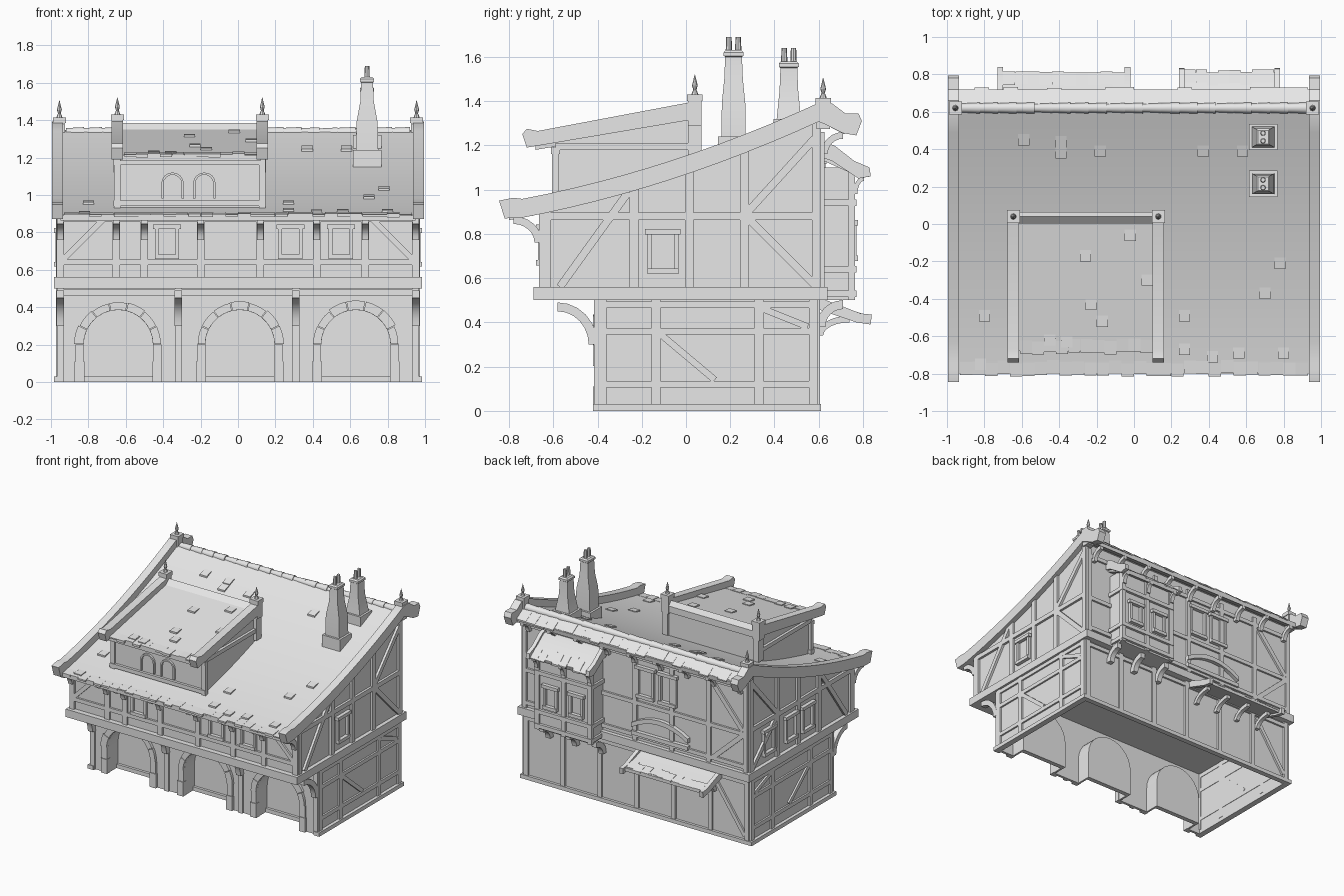
import bpy, bmesh, math, random
from mathutils import Matrix, Vector

random.seed(4)
if "Cube" in bpy.data.objects:
    bpy.data.objects.remove(bpy.data.objects["Cube"])

grey = bpy.data.materials.new("plain grey")
grey.use_nodes = True
grey.diffuse_color = (0.8, 0.8, 0.8, 1)
grey.node_tree.nodes["Principled BSDF"].inputs["Base Color"].default_value = grey.diffuse_color
parts = {}


def mesh_of(part):
    if part not in parts:
        parts[part] = bmesh.new()
    return parts[part]


def prism(part, axis, outline, lo, hi):
    """Extrude an outline along an axis: x takes (y, z), y takes (x, z)."""
    bm = mesh_of(part)
    def ring(w):
        return [bm.verts.new((w, u, v) if axis == "x" else (u, w, v)) for u, v in outline]
    a, b = ring(lo), ring(hi)
    bm.faces.new(a)
    bm.faces.new(b)
    for i in range(len(a)):
        j = (i + 1) % len(a)
        bm.faces.new((a[i], a[j], b[j], b[i]))


def box(part, x, y, z):
    prism(part, "x", [(y[0], z[0]), (y[1], z[0]), (y[1], z[1]), (y[0], z[1])], *x)


def beam(part, axis, face, p, q, width=0.035, depth=0.015):
    """A straight timber lying on a wall face."""
    p, q = Vector(p), Vector(q)
    d = (q - p).normalized() * width / 2
    n = Vector((-d.y, d.x))
    prism(part, axis, [p + n, q + n, q - n, p - n], face - depth, face + depth)


def window(part, axis, face, c, low, high, width):
    """Framed casement with a wider sill and head."""
    w = width / 2
    for side in (-w, w):
        beam(part, axis, face, (c + side, low), (c + side, high), 0.02, 0.02)
    for z, extra in ((low, 0.01), (high, 0.02)):
        beam(part, axis, face, (c - w - extra, z), (c + w + extra, z), 0.025, 0.028)


def bracket(part, x, wall, reach, low, high, width=0.04, thick=0.04):
    """Curved knee bracket rising from a wall to its tip."""
    outline = []
    side = math.copysign(1, reach)
    for shrink, order in ((0, range(7)), (thick, range(6, -1, -1))):
        for i in order:
            t = math.pi / 2 * i / 6
            outline.append((wall + reach - (reach - side * shrink) * math.cos(t),
                            low + (high - low - shrink) * math.sin(t)))
    prism(part, "x", outline, x - width / 2, x + width / 2)


def loft(part, cx, cy, rings):
    """Stack of rectangles (z, half x, half y)."""
    bm = mesh_of(part)
    rows = [[bm.verts.new((cx + sx * hx, cy + sy * hy, z))
             for sx, sy in ((-1, -1), (1, -1), (1, 1), (-1, 1))] for z, hx, hy in rings]
    bm.faces.new(rows[0])
    bm.faces.new(rows[-1])
    for a, b in zip(rows, rows[1:]):
        for i in range(4):
            bm.faces.new((a[i], a[i - 1], b[i - 1], b[i]))


def cone(part, centre, r1, r2, depth, along_x=False, sides=8):
    turn = Matrix.Rotation(math.pi / 2, 4, "Y") if along_x else Matrix()
    bmesh.ops.create_cone(mesh_of(part), cap_ends=True, segments=sides, radius1=r1,
                          radius2=r2, depth=depth, matrix=Matrix.Translation(centre) @ turn)


def finial(x, y, z):
    loft("finial_posts", x, y, [(z - 0.14, .03, .03), (z - .03, .03, .03), (z - .03, .035, .035), (z, .035, .035)])
    cone("finials", (x, y, z + .01), .016, .008, .02)
    cone("finials", (x, y, z + .03), .007, .013, .02)
    cone("finials", (x, y, z + .065), .013, .001, .05)


def sweep(y):
    t = y + 0.84
    return 0.94 + 0.17 * t + 0.1 * t * t


def roof(y):
    return sweep(y) - 0.055


def dormer_roof(y):
    return 1.205 + (y + 0.72) * 0.2


def back_slope(y):
    return 1.338 - (y - 0.62) * 0.55


def bay_slope(y):
    return 1.19 - (y - 0.66) * 0.75


def canopy_slope(y):
    return 0.46 - (y - 0.7) * 0.27


def slate(part, x, y, height, width=0.06, length=0.06, lift=0.012):
    a, b = height(y), height(y + length)
    prism(part, "x", [(y, a - lift), (y, a + lift), (y + length, b + lift / 2), (y + length, b - lift)],
          x - width / 2, x + width / 2)


def slate_row(part, start, end, y, height, count):
    """Ragged edge of slates along an eave."""
    pitch = (end - start) / count
    for i in range(count):
        slate(part, start + pitch * (i + 0.5), y + random.uniform(-.012, .008), height,
              pitch * 0.99, 0.07, random.uniform(.004, .01))


def steps(a, b, n):
    return [a + (b - a) * i / n for i in range(n + 1)]


def arch(c, r):
    """Round-headed opening outline, from left foot to right foot."""
    top = [(c - r * math.cos(t), spring + r * math.sin(t)) for t in steps(0, math.pi, 14)]
    return [(c - r, 0)] + top + [(c + r, 0)]


# Lower storey: a hollow shell open underneath, with three arched niches in front
arches, inner, outer, spring = (-0.64, 0.01, 0.63), 0.185, 0.23, 0.2
front = [(-0.96, 0)]
for c in arches:
    front += arch(c, inner)
    prism("niche_tunnels", "y", arch(c, inner) + arch(c, inner + .015)[::-1], -0.39, -0.27)
    prism("niche_backs", "y", arch(c, inner + .015), -0.28, -0.265)
    box("plinth", (c - inner, c + inner), (-0.3, -0.27), (0, 0.03))
front += [(0.96, 0), (0.96, 0.52), (-0.96, 0.52)]
prism("arcade_wall", "y", front, -0.4, -0.38)
box("lower_back_wall", (-0.96, 0.96), (0.57, 0.59), (0, 0.52))
for s in (-1, 1):
    box("lower_side_walls", sorted((s * 0.94, s * 0.96)), (-0.4, 0.59), (0, 0.52))
    box("plinth", sorted((s * 0.94, s * 0.985)), (-0.42, 0.61), (0, 0.03))
box("plinth", (-0.98, 0.98), (0.57, 0.61), (0, 0.03))

# Stone arch surrounds
for c in arches:
    for i in range(7):
        r = outer + random.uniform(-.006, .008)
        a, b = (math.pi * (i + k) / 7 for k in (0.02, 0.98))
        ts = steps(a, b, 3)
        prism("arch_stones", "y", [(c + inner * math.cos(t), spring + inner * math.sin(t)) for t in ts]
              + [(c + r * math.cos(t), spring + r * math.sin(t)) for t in reversed(ts)], -0.42, -0.38)
    for s in (-1, 1):
        box("arch_jambs", sorted((c + s * inner, c + s * outer)), (-0.415, -0.38), (0.1, spring))
        box("arch_jambs", sorted((c + s * (inner - .003), c + s * (outer + .004))), (-0.42, -0.38), (0, 0.11))
for x in (-0.95, -0.32, 0.31, 0.95):
    bracket("jetty_brackets", x, -0.4, -0.18, 0.3, 0.49)
    beam("lower_timbers", "y", -0.4, (x, 0), (x, 0.5))
beam("lower_timbers", "y", -0.4, (-0.96, 0.48), (0.96, 0.48))

# Jetty beam and upper storey
box("jetty_beam", (-0.985, 0.985), (-0.69, 0.64), (0.5, 0.56))
shell = [(-0.65, 0.52), (0.61, 0.52)] + [(y, roof(y) - .02) for y in steps(0.61, -0.65, 10)]
prism("upper_walls", "x", shell, -0.955, 0.955)

# Main roof, bargeboards and ridge
ys = steps(-0.8, 0.62, 14)
slab = [(y, roof(y)) for y in ys] + [(0.72, back_slope(0.72)), (0.715, 1.25), (0.62, 1.3)]
prism("main_roof", "x", slab + [(y, roof(y) - .03) for y in reversed(ys[:-1])], -0.95, 0.95)
ys = steps(-0.74, 0.6, 12)
board = [(-0.845, .95), (-0.78, .963)] + [(y, sweep(y)) for y in ys]
board += [(0.66, 1.39), (0.72, 1.345), (0.78, 1.345), (0.795, 1.31), (0.77, 1.245), (0.71, 1.255), (0.64, 1.29)]
board += [(y, sweep(y) - .085) for y in reversed(ys)] + [(-0.82, .87)]
for s in (-1, 1):
    prism("bargeboards", "x", board, *sorted((s * 0.935, s * 0.995)))
    finial(s * 0.955, 0.62, 1.415)
count = 19
for i in range(count):
    x = -0.92 + 1.84 * (i + 0.5) / count
    r = random.uniform(.021, .026)
    cone("ridge_tiles", (x, 0.62, 1.333), r, r + .005, 1.84 / count, True, 12)
for x in steps(-0.9, 0.9, 8):
    bracket("back_eave_brackets", x, 0.61, 0.1, 1.16, 1.26, 0.03, 0.03)

# Slates along the edges and loose ones on the slopes
slate_row("eave_slates", -0.93, 0.93, -0.805, roof, 28)
slate_row("back_slates", -0.93, 0.93, 0.655, back_slope, 24)
slate_row("dormer_slates", -0.61, 0.1, -0.69, dormer_roof, 11)
slate_row("bay_slates", 0.27, 0.75, 0.75, bay_slope, 8)
slate_row("canopy_slates", -0.7, -0.05, 0.74, canopy_slope, 10)
for x, y in ((-.8, -.52), (.27, -.52), (.27, -.7), (.7, -.4), (.78, -.24), (.42, -.74), (.56, -.72), (.8, -.72),
             (-.82, -.78), (-.59, .42), (-.39, .41), (-.39, .35), (-.18, .36), (.37, .36), (.58, .36)):
    slate("loose_slates", x, y, roof)
for x, y in ((-.26, -.2), (-.02, -.09), (.07, -.33), (-.23, -.46), (-.17, -.55), (-.36, -.66), (-.45, -.65)):
    slate("dormer_slates", x, y, dormer_roof)

# Dormer
prism("dormer_walls", "x", [(-0.59, 0.9), (-0.59, 1.21), (0.05, 1.34), (0.05, 1.1)], -0.64, 0.125)
prism("dormer_roof", "x", [(-0.68, 1.18), (-0.68, dormer_roof(-0.68)), (0, dormer_roof(0)), (0.04, 1.385),
      (0.065, 1.35), (0.065, 1.3)], -0.63, 0.12)
for x in (-0.645, 0.13):
    prism("dormer_bargeboards", "x", [(-0.74, 1.25), (-0.72, 1.275), (-0.67, 1.265), (0.02, 1.395),
          (0.02, 1.315), (-0.66, 1.2), (-0.72, 1.19)], x - .03, x + .03)
    finial(x, 0.04, 1.43)
    box("dormer_timbers", (x - .02, x + .02), (0.01, 0.07), (1.12, 1.3))
    box("dormer_timbers", (x - .015, x + .015), (-0.59, 0.03), (1.18, 1.21))
    beam("dormer_timbers", "y", -0.59, (x, 0.93), (x, 1.19))
for z in (0.955, 1.175):
    beam("dormer_timbers", "y", -0.59, (-0.665, z), (0.145, z), 0.03, 0.02)
for c in (-0.35, -0.18):
    heads = [[(c + r * math.cos(t), 1.06 + r * math.sin(t)) for t in steps(0, math.pi, 8)] for r in (.06, .048)]
    frame = [(c + .06, 0.98)] + heads[0] + [(c - .06, 0.98), (c - .048, 0.98)] + heads[1][::-1] + [(c + .048, 0.98)]
    prism("dormer_windows", "y", frame, -0.605, -0.58)

# Chimneys with paired pots
for y, base, top in ((0.215, 1.15, 1.62), (0.465, 1.23, 1.57)):
    loft("chimneys", 0.69, y, [(base, .076, .07), (base + .09, .076, .07), (base + .09, .06, .055),
         (top - .23, .056, .053), (top - .12, .036, .042), (top - .02, .032, .038),
         (top - .015, .038, .045), (top, .038, .045), (top + .01, .028, .036)])
    for side in (-.021, .021):
        cone("chimney_pots", (0.69, y + side, top + .035), .015, .012, .07)

# Side framing on both gables
for s in (-1, 1):
    face, d = s * 0.955, 0.018
    for y in (-0.38, -0.135, 0.33, 0.575):
        beam("lower_timbers", "x", face, (y, 0.03), (y, 0.5), 0.04, d)
    for z in (0.12, 0.36, 0.48):
        beam("lower_timbers", "x", face, (-0.39, z), (0.59, z), 0.03, d)
    beam("lower_timbers", "x", face, (-0.12, 0.35), (0.13, 0.14), 0.03, d)
    beam("lower_timbers", "x", face, (0.35, 0.46), (0.55, 0.38), 0.03, d)
    for y in (-0.63, -0.235, 0.015, 0.265, 0.59):
        beam("upper_timbers", "x", face, (y, 0.55), (y, roof(y) - .02), 0.04, d)
    beam("upper_timbers", "x", face, (-0.64, 0.88), (0.6, 0.88), 0.035, d)
    for p, q in (((-0.57, 0.56), (-0.26, 0.99)), ((0.58, 0.57), (0.28, 0.87)), ((0.28, 0.9), (0.58, 1.23))):
        beam("upper_timbers", "x", face, p, q, 0.035, d)
    for c in ((-0.105,) if s > 0 else (-0.1, 0.1, 0.37)):
        window("side_windows", "x", face, c, 0.63, 0.81, 0.12)

# Front framing and eave brackets
for x in (-0.95, -0.65, -0.5, -0.2, 0.12, 0.42, 0.68, 0.95):
    beam("upper_timbers", "y", -0.65, (x, 0.55), (x, 0.9), 0.04)
    bracket("eave_brackets", x, -0.65, -0.13, 0.76, 0.88, 0.035, 0.035)
for z in (0.64, 0.87):
    beam("upper_timbers", "y", -0.65, (-0.96, z), (0.96, z), 0.03)
for c in (-0.38, 0.28, 0.55):
    window("front_windows", "y", -0.65, c, 0.67, 0.83, 0.11)
for s in (-1, 1):
    beam("upper_timbers", "y", -0.65, (s * 0.94, 0.65), (s * 0.72, 0.87), 0.03)

# Back framing and windows
for x in steps(-0.94, 0.94, 6):
    beam("lower_timbers", "y", 0.59, (x, 0.03), (x, 0.5))
    beam("upper_timbers", "y", 0.61, (x, 0.55), (x, 1.26))
for z in (0.6, 0.85, 1.2):
    beam("upper_timbers", "y", 0.61, (-0.95, z), (0.95, z), 0.03)
beam("lower_timbers", "y", 0.59, (-0.95, 0.47), (0.95, 0.47), 0.03)
beam("lower_timbers", "y", 0.59, (-0.92, 0.06), (-0.66, 0.44), 0.03)
beam("upper_timbers", "y", 0.61, (-0.92, 0.87), (-0.66, 1.18))
beam("upper_timbers", "y", 0.61, (-0.66, 0.6), (-0.92, 0.84))
for c in (-0.09, -0.28):
    window("back_windows", "y", 0.61, c, 0.91, 1.13, 0.13)
hood = [(x, 0.77 - (x + 0.22) ** 2 * 1.3) for x in steps(-0.46, 0.02, 8)]
prism("arched_hood", "y", hood + [(x, z - .035) for x, z in reversed(hood)], 0.6, 0.64)
beam("arched_hood", "y", 0.61, (-0.46, 0.62), (0.02, 0.62), 0.03, 0.03)

# Back bay with its own small roof
box("bay_walls", (0.28, 0.74), (0.6, 0.75), (0.5, 1.1))
prism("bay_roof", "x", [(0.6, 1.2), (0.66, 1.19), (0.81, 1.077), (0.8, 1.05), (0.6, 1.14)], 0.26, 0.76)
for x in (0.255, 0.765):
    prism("bay_bargeboards", "x", [(0.6, 1.22), (0.67, 1.2), (0.76, 1.13), (0.83, 1.1), (0.835, 1.06),
          (0.78, 1.05), (0.66, 1.13), (0.6, 1.15)], x - .015, x + .015)
for x in (0.285, 0.51, 0.735):
    beam("bay_timbers", "y", 0.75, (x, 0.5), (x, 1.1))
    bracket("bay_brackets", x, 0.59, 0.12, 0.38, 0.5)
    bracket("bay_brackets", x, 0.755, 0.05, 0.98, 1.06, 0.03, 0.02)
for z in (0.53, 0.64, 0.94):
    box("bay_timbers", (0.265, 0.755), (0.6, 0.77), (z - .015, z + .015))
for c in (0.4, 0.62):
    window("bay_windows", "y", 0.75, c, 0.69, 0.85, 0.1)

# Back canopy
prism("canopy_roof", "x", [(0.58, 0.5), (0.7, 0.46), (0.81, 0.43), (0.81, 0.405), (0.58, 0.47)], -0.71, -0.04)
for x in (-0.715, -0.035):
    prism("canopy_bargeboards", "x", [(0.58, 0.52), (0.7, 0.475), (0.79, 0.44), (0.84, 0.435), (0.835, 0.39),
          (0.77, 0.4), (0.58, 0.465)], x - .015, x + .015)
for x in steps(-0.66, -0.09, 3):
    bracket("canopy_brackets", x, 0.59, 0.15, 0.34, 0.43, 0.03, 0.03)

# Turn every part into an object
for name, bm in parts.items():
    bmesh.ops.recalc_face_normals(bm, faces=bm.faces[:])
    mesh = bpy.data.meshes.new(name)
    bm.to_mesh(mesh)
    bm.free()
    mesh.materials.append(grey)
    thing = bpy.data.objects.new(name, mesh)
    bpy.context.collection.objects.link(thing)
    thing.select_set(True)
    bpy.context.view_layer.objects.active = thing
bpy.ops.object.shade_smooth_by_angle(angle=math.radians(30))
